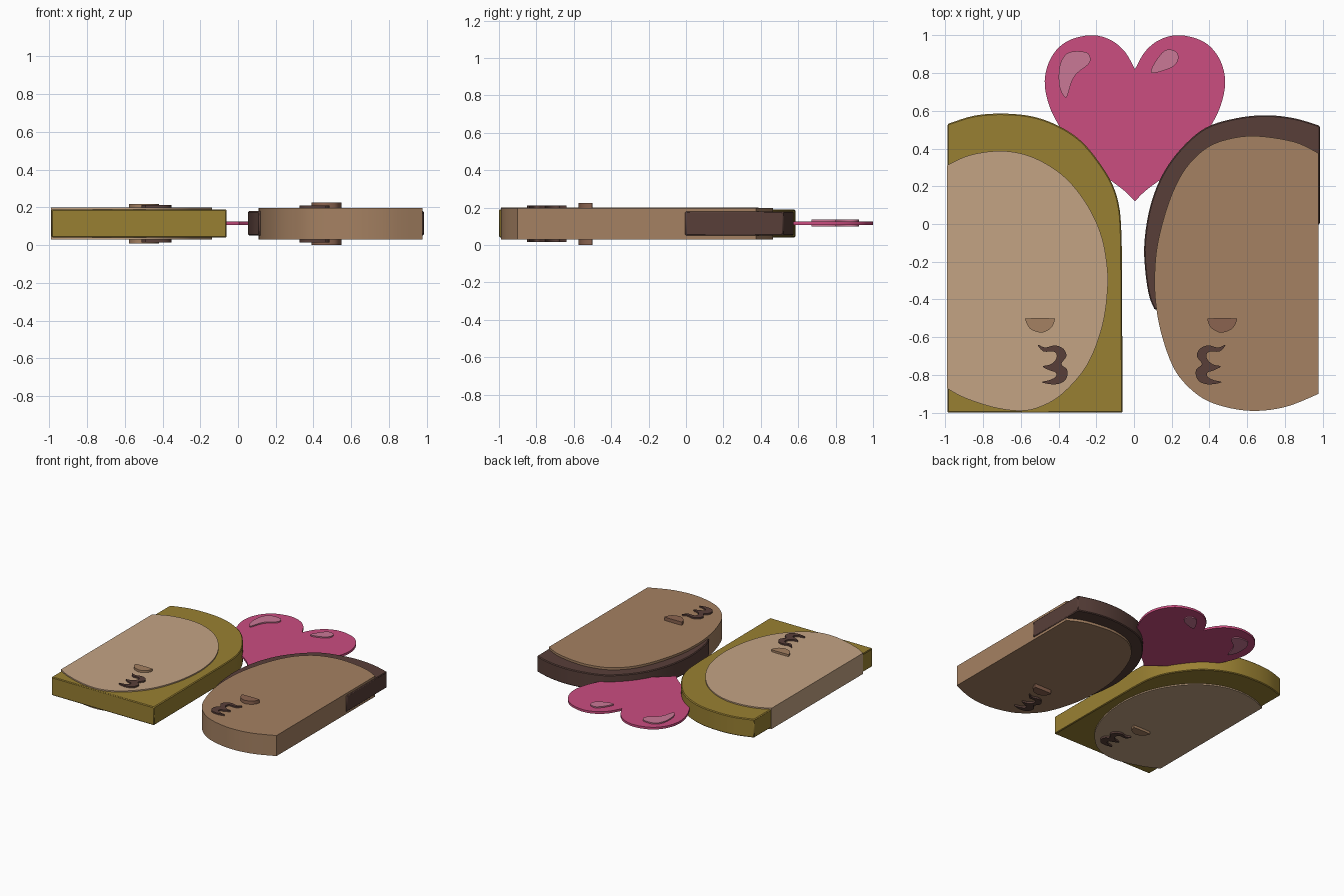
import bpy, bmesh
from mathutils import Vector

cube = bpy.data.objects.get("Cube")
if cube:
    bpy.data.objects.remove(cube, do_unlink=True)


def material(name, hex_code):
    def linear(v):
        return v / 12.92 if v <= 0.04045 else ((v + 0.055) / 1.055) ** 2.4
    rgb = [linear(b / 255) for b in bytes.fromhex(hex_code)]
    mat = bpy.data.materials.new(name)
    mat.use_nodes = True
    mat.diffuse_color = (*rgb, 1)
    shader = mat.node_tree.nodes["Principled BSDF"]
    shader.inputs["Base Color"].default_value = (*rgb, 1)
    shader.inputs["Roughness"].default_value = 0.8
    return mat


TAN = material("light tan", "C4A484")
BROWN = material("warm brown", "A58162")
OLIVE = material("olive gold", "998032")
DARK = material("dark brown", "583F39")
NOSE = material("reddish brown", "8B6450")
PINK = material("heart pink", "CB4D80")
SHINE = material("pale pink", "CA7896")


def spline(points, closed=False, steps=5):
    """Catmull-Rom curve through the points."""
    pts = [Vector(p) for p in points]
    n = len(pts)
    if closed:
        get = lambda i: pts[i % n]
    else:
        get = lambda i: pts[max(0, min(n - 1, i))]
    out = []
    for i in range(n if closed else n - 1):
        a, b, c, d = (get(i + k) for k in (-1, 0, 1, 2))
        for s in range(steps):
            t = s / steps
            out.append(b + (c - a) * (t / 2)
                       + (2 * a - 5 * b + 4 * c - d) * (t * t / 2)
                       + (3 * b - a - 3 * c + d) * (t ** 3 / 2))
    if not closed:
        out.append(pts[-1])
    return out


def slab(name, outline, low, high, mat, bevel=0):
    """Flat plate: an outline in plan, raised from low to high."""
    bm = bmesh.new()
    face = bm.faces.new([bm.verts.new((p[0], p[1], low)) for p in outline])
    top = bmesh.ops.extrude_face_region(bm, geom=[face])["geom"]
    bmesh.ops.translate(bm, vec=(0, 0, high - low),
                        verts=[g for g in top if isinstance(g, bmesh.types.BMVert)])
    bmesh.ops.recalc_face_normals(bm, faces=bm.faces)
    mesh = bpy.data.meshes.new(name)
    bm.to_mesh(mesh)
    bm.free()
    mesh.materials.append(mat)
    obj = bpy.data.objects.new(name, mesh)
    bpy.context.collection.objects.link(obj)
    bpy.ops.object.select_all(action="DESELECT")
    obj.select_set(True)
    bpy.context.view_layer.objects.active = obj
    bpy.ops.object.shade_smooth_by_angle(angle=0.6)
    if bevel:
        mod = obj.modifiers.new("soft rim", "BEVEL")
        mod.width = bevel
        mod.segments = 1
        mod.limit_method = "ANGLE"
        mod.angle_limit = 0.8
    return obj


def flip(outline, shift):
    return [(shift - p[0], p[1]) for p in outline]


# Right head: square-bottomed hair with a face plate standing proud of it
hair = spline([(-.988, .53), (-.85, .573), (-.7, .585), (-.54, .57), (-.4, .52),
               (-.28, .44), (-.18, .32), (-.11, .2), (-.075, .07), (-.065, -.1)])
slab("right_hair", hair + [(-.06, -1), (-.988, -1)], .04, .19, OLIVE, .006)

face = spline([(-.992, .31), (-.87, .365), (-.7, .387), (-.54, .355), (-.38, .26),
               (-.26, .12), (-.18, -.04), (-.145, -.2), (-.14, -.35), (-.17, -.55),
               (-.25, -.75), (-.38, -.9), (-.5, -.97), (-.61, -.99), (-.75, -.97),
               (-.9, -.92), (-.992, -.87)])
slab("right_face", face, .03, .2, TAN)

# Left head: hair wraps the back and one side of the face plate
hair = spline([(.985, .52), (.85, .56), (.7, .576), (.54, .56), (.38, .51),
               (.25, .4), (.15, .26), (.085, .09), (.055, -.1), (.06, -.25),
               (.08, -.38), (.11, -.455)])
slab("left_hair", hair + [(.3, -.4), (.985, 0)], .05, .18, DARK, .006)

face = spline([(.978, .375), (.85, .435), (.65, .466), (.5, .45), (.38, .4),
               (.27, .29), (.19, .13), (.13, -.08), (.11, -.25), (.115, -.42),
               (.15, -.6), (.22, -.78), (.33, -.9), (.45, -.96), (.62, -.99),
               (.8, -.97), (.978, -.9)])
slab("left_face", face, .03, .198, BROWN)

# Noses and curled mouths run right through both heads
nose = spline([(-.575, -.51), (-.56, -.5), (-.435, -.5), (-.42, -.51),
               (-.437, -.548), (-.47, -.57), (-.5, -.575), (-.55, -.555)], True)
slab("right_nose", nose, .01, .217, BROWN)
slab("left_nose", flip(nose, -.03), 0, .225, NOSE)

mouth = spline([(-.51, -.64), (-.47, -.655), (-.42, -.643), (-.375, -.66),
                (-.358, -.7), (-.385, -.742), (-.355, -.77), (-.355, -.81),
                (-.38, -.84), (-.43, -.85), (-.49, -.838), (-.45, -.828),
                (-.415, -.81), (-.415, -.787), (-.445, -.776), (-.485, -.755),
                (-.445, -.745), (-.415, -.72), (-.41, -.69), (-.43, -.675),
                (-.48, -.675)], True, 3)
slab("right_mouth", mouth, .015, .212, DARK)
slab("left_mouth", flip(mouth, -.025), .015, .21, DARK)

# Heart between the heads, mirrored from one half
half = spline([(.005, .82), (.06, .915), (.14, .978), (.245, 1), (.37, .965),
               (.45, .88), (.483, .76), (.46, .63), (.4, .51), (.3, .38),
               (.17, .26), (.06, .175), (.005, .12)])
slab("heart", half + flip(half, .01)[-2:0:-1], .107, .125, PINK)

# Raised shines on the heart
shine = spline([(-.315, .915), (-.245, .905), (-.235, .855), (-.3, .8), (-.33, .755),
                (-.36, .67), (-.395, .73), (-.395, .83), (-.365, .895)], True)
slab("right_shine", shine, .098, .135, SHINE)
shine = spline([(.165, .92), (.22, .915), (.235, .875), (.2, .83),
                (.095, .8), (.11, .855)], True)
slab("left_shine", shine, .098, .135, SHINE)
